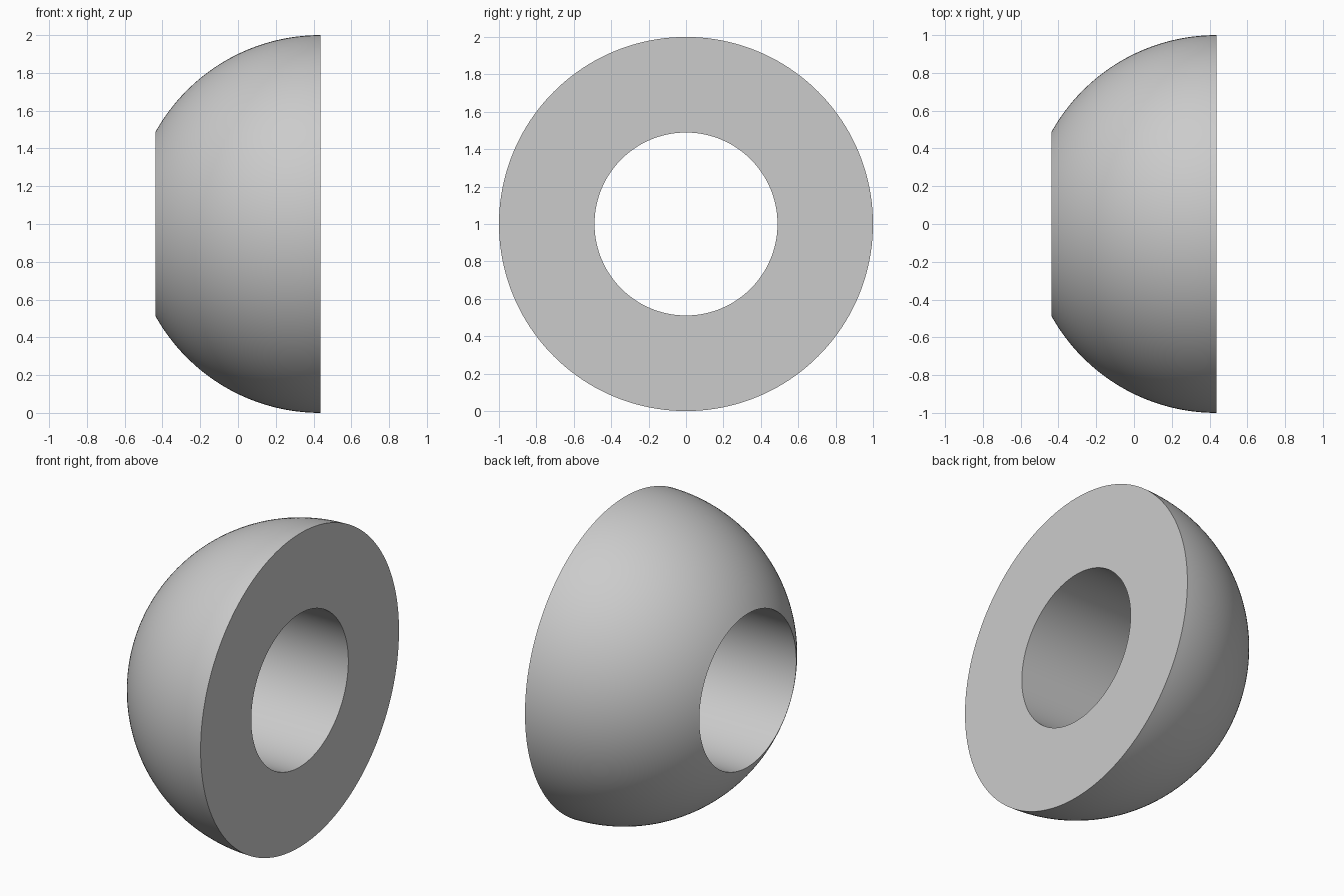
import bpy
import bmesh
import math
from mathutils import Vector, Matrix

cube = bpy.data.objects.get("Cube")
if cube:
    bpy.data.objects.remove(cube, do_unlink=True)

RADIUS = 1.0
BORE = 0.489
WIDTH = math.sqrt(RADIUS ** 2 - BORE ** 2)
ARC_STEPS = 32
SIDES = 160

# Closed half-profile: a dome arc from the flat rim to the bore edge,
# then the inner corner of the flat face
end_angle = math.acos(BORE / RADIUS)
profile = []
for i in range(ARC_STEPS + 1):
    a = end_angle * i / ARC_STEPS
    profile.append(Vector((WIDTH / 2 - RADIUS * math.sin(a), 0, RADIUS * math.cos(a))))
profile.append(Vector((WIDTH / 2, 0, BORE)))

# Revolve the profile around the x axis
bm = bmesh.new()
verts = [bm.verts.new(p) for p in profile]
edges = [bm.edges.new((v, verts[(i + 1) % len(verts)])) for i, v in enumerate(verts)]
bmesh.ops.spin(bm, geom=verts + edges, cent=(0, 0, 0), axis=(1, 0, 0),
               angle=math.tau, steps=SIDES, use_merge=False)
bmesh.ops.remove_doubles(bm, verts=bm.verts, dist=0.0001)
bmesh.ops.recalc_face_normals(bm, faces=bm.faces)
bmesh.ops.transform(bm, matrix=Matrix.Translation((0, 0, RADIUS)), verts=bm.verts)

mesh = bpy.data.meshes.new("bored_hemisphere")
bm.to_mesh(mesh)
bm.free()
dome = bpy.data.objects.new("bored_hemisphere", mesh)
bpy.context.collection.objects.link(dome)

# Plain grey material
grey = bpy.data.materials.new("light_grey")
grey.use_nodes = True
colour = (0.6, 0.6, 0.6, 1)
grey.diffuse_color = colour
grey.node_tree.nodes["Principled BSDF"].inputs["Base Color"].default_value = colour
mesh.materials.append(grey)

# Smooth curved walls with crisp rims
bpy.ops.object.select_all(action="DESELECT")
dome.select_set(True)
bpy.context.view_layer.objects.active = dome
bpy.ops.object.shade_smooth_by_angle(angle=math.radians(30))
